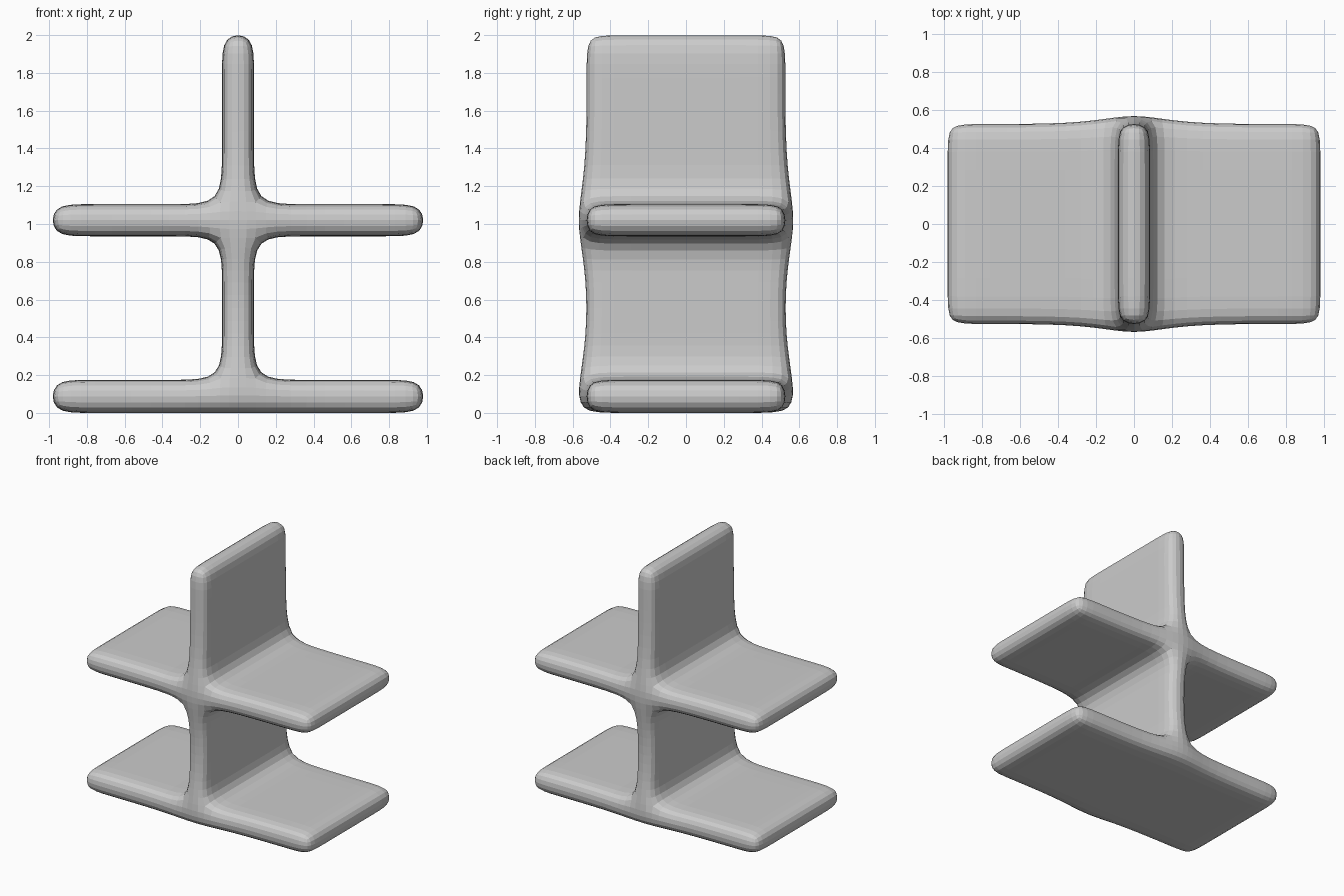
import bpy
import bmesh

if "Cube" in bpy.data.objects:
    bpy.data.objects.remove(bpy.data.objects["Cube"])

# Plain grey material
grey = bpy.data.materials.new("light_grey")
grey.use_nodes = True
COLOUR = (0.6, 0.6, 0.6, 1)
grey.diffuse_color = COLOUR
grey.node_tree.nodes["Principled BSDF"].inputs["Base Color"].default_value = COLOUR

# Cage lines: plate ends, support loops and panel faces
XS = [-0.988, -0.81, -0.32, -0.085, 0.085, 0.32, 0.81, 0.988]
YS = [-0.532, -0.39, 0.39, 0.532]
ZS = [0, 0.175, 0.41, 0.70, 0.935, 1.105, 1.36, 1.82, 2.007]
COLUMN, PLATE_ROWS, BULGE = 3, (0, 4), 0.04

# Upright panel crossed by two horizontal plates
cells = {(COLUMN, k) for k in range(len(ZS) - 1)}
cells |= {(i, k) for i in range(len(XS) - 1) for k in PLATE_ROWS}

bm = bmesh.new()
verts = {}


def vert(i, j, k):
    if (i, j, k) not in verts:
        y = YS[j]
        joint = i in (COLUMN, COLUMN + 1) and any(k in (r, r + 1) for r in PLATE_ROWS)
        if joint and j in (0, len(YS) - 1):
            y += BULGE if y > 0 else -BULGE
        verts[i, j, k] = bm.verts.new((XS[i], y, ZS[k]))
    return verts[i, j, k]


for i, k in sorted(cells):
    ring = [(i, k), (i + 1, k), (i + 1, k + 1), (i, k + 1)]
    neighbours = [(i, k - 1), (i + 1, k), (i, k + 1), (i - 1, k)]
    # Front and back edges
    for j in (0, len(YS) - 1):
        bm.faces.new([vert(a, j, c) for a, c in ring])
    # Broad outer faces
    for n, other in enumerate(neighbours):
        if other in cells:
            continue
        (a, c), (b, d) = ring[n], ring[(n + 1) % 4]
        for j in range(len(YS) - 1):
            bm.faces.new([vert(a, j, c), vert(b, j, d),
                          vert(b, j + 1, d), vert(a, j + 1, c)])

bmesh.ops.recalc_face_normals(bm, faces=bm.faces)
mesh = bpy.data.meshes.new("crossed_panels")
bm.to_mesh(mesh)
bm.free()
mesh.materials.append(grey)
panels = bpy.data.objects.new("crossed_panels", mesh)
bpy.context.collection.objects.link(panels)

# Rounded rims and fillets
rounding = panels.modifiers.new("rounding", "SUBSURF")
rounding.levels = rounding.render_levels = 2
